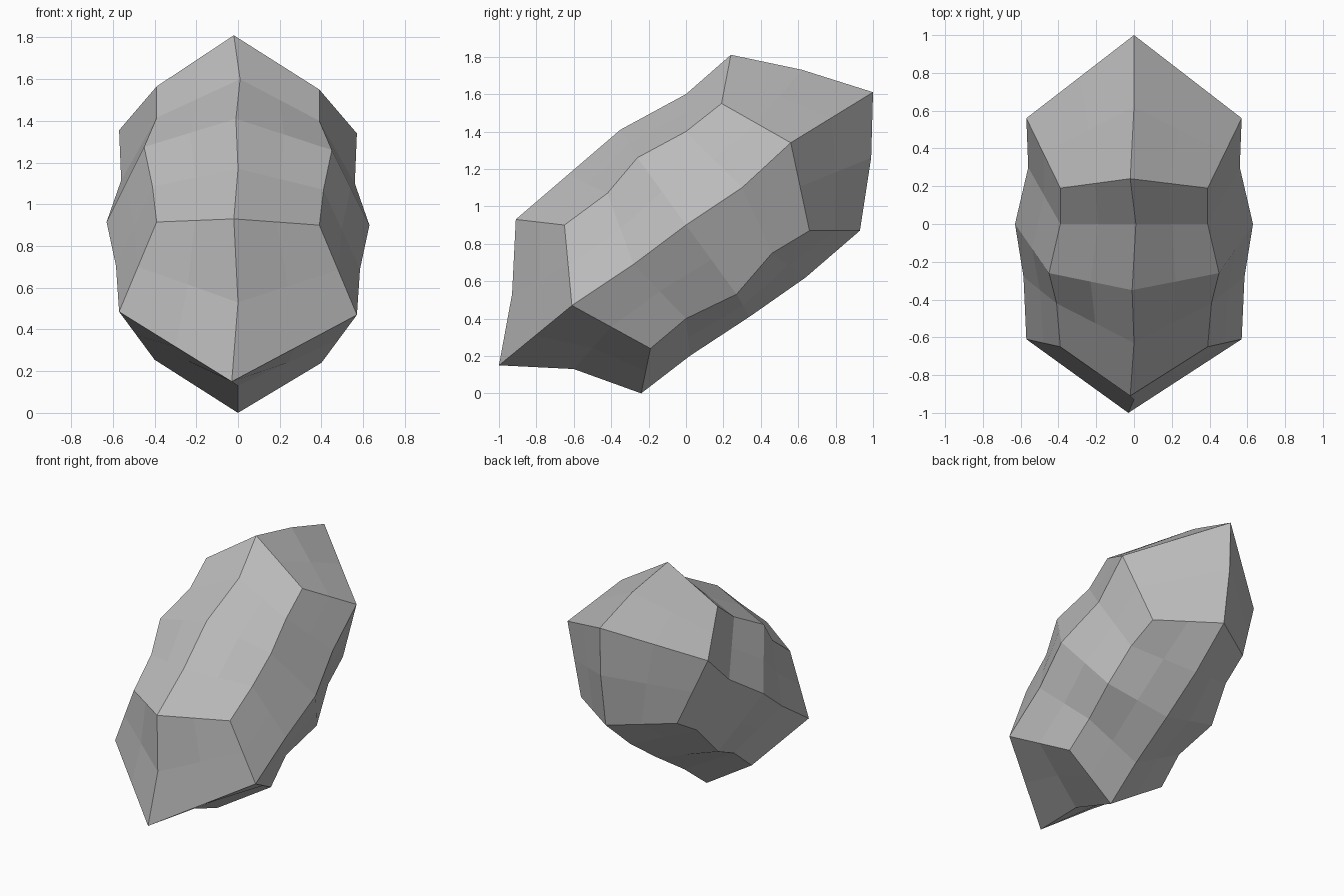
import bpy, bmesh
from mathutils import Vector

cube = bpy.data.objects.get("Cube")
if cube:
    bpy.data.objects.remove(cube, do_unlink=True)

# One flat stone colour
stone = bpy.data.materials.new("stone_grey")
stone.use_nodes = True
grey = (0.5, 0.5, 0.5, 1)
stone.diffuse_color = grey
stone.node_tree.nodes["Principled BSDF"].inputs["Base Color"].default_value = grey

# Lengthwise rails of the stone, front to back
top_ridge = [(-.02, -.91, .93), (0, -.63, 1.17), (-.01, -.35, 1.41), (.01, 0, 1.6), (-.02, .24, 1.81)]
shoulder = [(.39, -.65, .9), (.41, -.42, 1.07), (.45, -.26, 1.26), (.39, 0, 1.4), (.39, .19, 1.55)]
side_ridge = [(.57, -.61, .47), (.585, -.28, .69), (.63, 0, .9), (.56, .3, 1.1), (.57, .56, 1.34)]
low_shoulder = [(.4, -.19, .24), (.39, 0, .4), (.45, .27, .53), (.41, .46, .75), (.39, .66, .87)]
low_ridge = [(0, -.24, 0), (0, .02, .2), (0, .34, .41), (0, .64, .62), (0, .93, .87)]

# Pointed ends and the ridges running to them
front_tip, back_tip = (-.03, -1, .15), (0, 1, 1.61)
front_up = [front_tip, (0, -.93, .53), top_ridge[0]]
front_down = [front_tip, (0, -.6, .13), low_ridge[0]]
back_up = [back_tip, (0, .62, 1.73), top_ridge[-1]]
back_down = [back_tip, (0, .99, 1.26), low_ridge[-1]]


def mid(a, b):
    return (Vector(a) + Vector(b)) / 2


def sided(rail, side):
    """Move a rail to the given side, with the left-right unevenness of the stone."""
    lift = .015 if side < 0 else 0
    return [Vector((x * side, y, z + lift)) for x, y, z in rail]


def patch(bm, a, b):
    """Facet grid two strips wide between rails a and b."""
    middle = [mid(p, q) for p, q in zip(a, b)]
    for r, s in ((a, middle), (middle, b)):
        for i in range(len(r) - 1):
            bm.faces.new([bm.verts.new(p) for p in (r[i], r[i + 1], s[i + 1], s[i])])


def end_rail(a, b):
    return [a, mid(a, b), b]


bm = bmesh.new()
for side in (1, -1):
    up, flank, low = (sided(r, side) for r in (shoulder, side_ridge, low_shoulder))
    # Long body facets
    for a, b in ((top_ridge, up), (up, flank), (flank, low), (low, low_ridge)):
        patch(bm, a, b)
    # Facets meeting at the two tips
    for i, rise, fall in ((0, front_up, front_down), (-1, back_up, back_down)):
        patch(bm, rise, end_rail(flank[i], up[i]))
        patch(bm, fall, end_rail(flank[i], low[i]))

bmesh.ops.remove_doubles(bm, verts=bm.verts, dist=.001)
bmesh.ops.recalc_face_normals(bm, faces=bm.faces)
mesh = bpy.data.meshes.new("rock")
bm.to_mesh(mesh)
bm.free()
mesh.materials.append(stone)
rock = bpy.data.objects.new("rock", mesh)
bpy.context.collection.objects.link(rock)
